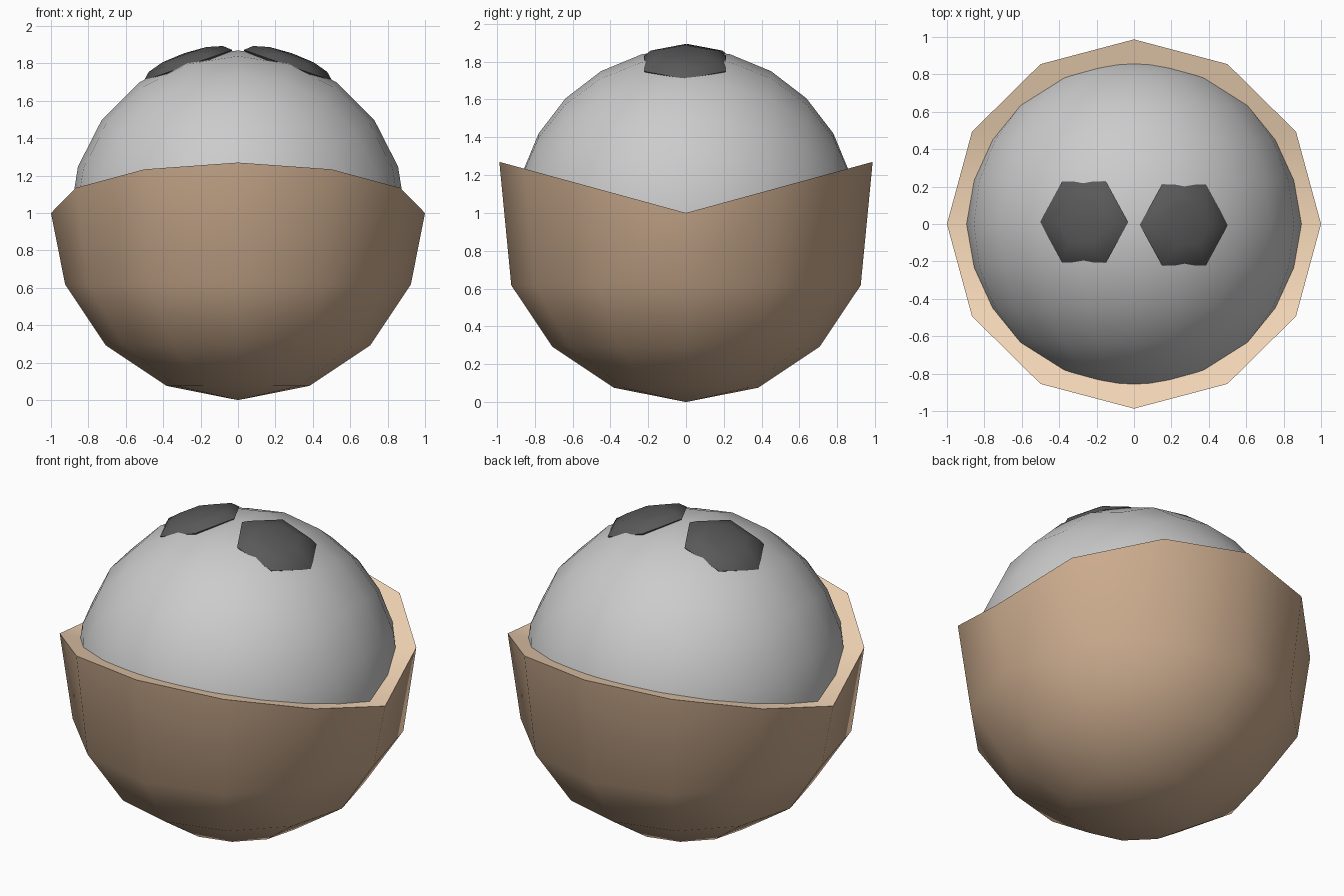
import bpy, bmesh
from math import sin, cos, pi, radians

if "Cube" in bpy.data.objects:
    bpy.data.objects.remove(bpy.data.objects["Cube"])


def material(name, rgb):
    m = bpy.data.materials.new(name)
    m.diffuse_color = (*rgb, 1)
    m.use_nodes = True
    m.node_tree.nodes["Principled BSDF"].inputs["Base Color"].default_value = m.diffuse_color
    return m


def finish(bm, name, mats=(), angle=40):
    bmesh.ops.recalc_face_normals(bm, faces=bm.faces)
    mesh = bpy.data.meshes.new(name)
    bm.to_mesh(mesh)
    bm.free()
    ob = bpy.data.objects.new(name, mesh)
    bpy.context.collection.objects.link(ob)
    for m in mats:
        mesh.materials.append(m)
    bpy.ops.object.select_all(action='DESELECT')
    ob.select_set(True)
    bpy.context.view_layer.objects.active = ob
    bpy.ops.object.shade_smooth_by_angle(angle=radians(angle))
    return ob


def lathe(bm, tip_z, profile, segs):
    """Turn a profile of (radius, z) rings, closed by a tip; returns the last ring."""
    tip = bm.verts.new((0, 0, tip_z))
    prev = None
    for r, z in profile:
        ring = [bm.verts.new((r * cos(2 * pi * i / segs), r * sin(2 * pi * i / segs), z))
                for i in range(segs)]
        for i in range(segs):
            j = (i + 1) % segs
            if prev is None:
                bm.faces.new((tip, ring[i], ring[j]))
            else:
                bm.faces.new((prev[i], ring[i], ring[j], prev[j]))
        prev = ring
    return prev


brown = material("brown_shell", (0.60, 0.41, 0.27))
tan = material("tan_inside", (0.92, 0.69, 0.48))
black = material("black", (0.10, 0.10, 0.10))

# Bowl: lower half of a 12-sided sphere, rim rising toward front and back
bm = bmesh.new()
steps = [radians(22.5 * k) for k in range(1, 5)]
rim = lathe(bm, 0, [(sin(a), 1 - cos(a)) for a in steps], 12)
for v in rim:
    v.co.z = 1 + 0.27 * abs(v.co.y)
    v.co.y *= 0.987

# Two sloping cut faces meeting in a valley across the bowl
for half in (rim[:7], rim[6:] + rim[:1]):
    bm.faces.new(half).material_index = 1
finish(bm, "bowl", (brown, tan))

# Ball resting in the bowl, poles along y
bm = bmesh.new()
bmesh.ops.create_uvsphere(bm, u_segments=20, v_segments=12, radius=0.90)
ball = finish(bm, "ball")
ball.rotation_euler.x = pi / 2
ball.location.z = 0.97

# Two six-sided domed spots on top of the ball
for side, name, y in ((-1, "spot_left", 0.01), (1, "spot_right", -0.005)):
    bm = bmesh.new()
    base = lathe(bm, 0.068, [(0.125, 0.06), (0.21, 0.036), (0.25, 0), (0.21, -0.036)], 6)
    bm.faces.new(base)
    spot = finish(bm, name, (black,), 70)
    spot.location = (side * 0.267, y, 1.79)
    spot.rotation_euler.y = side * 0.335
